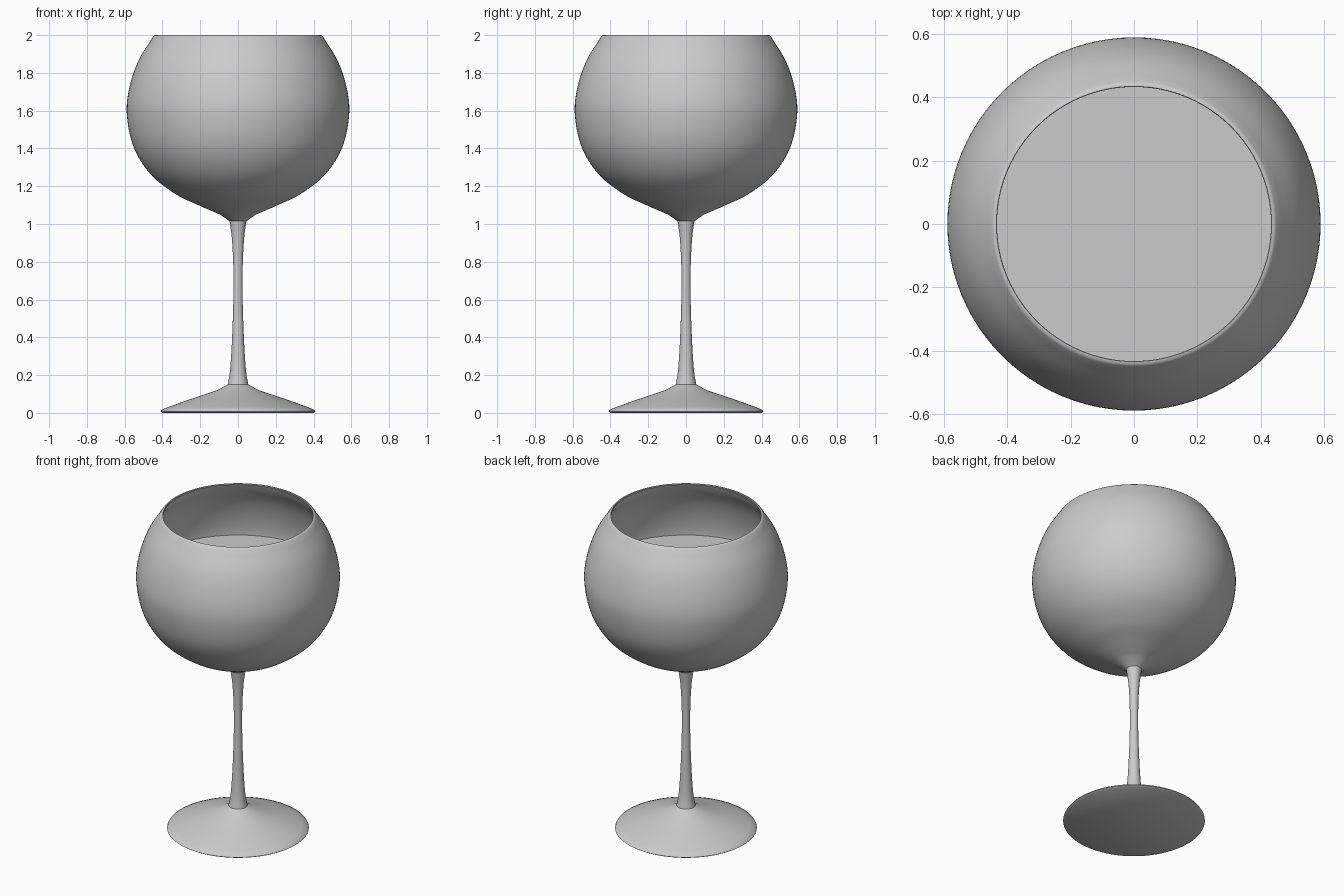
import bpy, bmesh, math
from mathutils import Vector

if "Cube" in bpy.data.objects:
    bpy.data.objects.remove(bpy.data.objects["Cube"])

SEG = 96
WALL = 0.02
LEVEL = 1.61


def smooth_curve(pts, steps=5):
    """Catmull-Rom curve through (radius, height) points."""
    p = [Vector(q) for q in pts]
    p = [2 * p[0] - p[1]] + p + [2 * p[-1] - p[-2]]
    out = []
    for a, b, c, d in zip(p, p[1:], p[2:], p[3:]):
        for i in range(steps):
            t = i / steps
            out.append(0.5 * (2 * b + (c - a) * t + (2 * a - 5 * b + 4 * c - d) * t ** 2
                              + (3 * b - a - 3 * c + d) * t ** 3))
    return out + [p[-2]]


def offset(curve, dist):
    """Move a curve inwards, towards the axis side."""
    out = []
    for i, q in enumerate(curve):
        t = (curve[min(i + 1, len(curve) - 1)] - curve[max(i - 1, 0)]).normalized()
        out.append(q + Vector((-t.y, t.x)) * dist)
    return out


def lathe(name, profile):
    bm = bmesh.new()
    verts = [bm.verts.new((r, 0, z)) for r, z in profile]
    edges = [bm.edges.new(e) for e in zip(verts, verts[1:])]
    bmesh.ops.spin(bm, geom=verts + edges, cent=(0, 0, 0), axis=(0, 0, 1),
                   angle=2 * math.pi, steps=SEG, use_merge=True)
    bmesh.ops.remove_doubles(bm, verts=bm.verts, dist=1e-5)
    bmesh.ops.recalc_face_normals(bm, faces=bm.faces)
    me = bpy.data.meshes.new(name)
    bm.to_mesh(me)
    bm.free()
    ob = bpy.data.objects.new(name, me)
    bpy.context.collection.objects.link(ob)
    bpy.ops.object.select_all(action='DESELECT')
    ob.select_set(True)
    bpy.context.view_layer.objects.active = ob
    bpy.ops.object.shade_smooth_by_angle(angle=math.radians(40))
    return ob


# Foot and stem
foot = [(0, 0), (0.40, 0), (0.41, 0.007), (0.405, 0.016), (0.37, 0.031),
        (0.25, 0.074), (0.11, 0.12)]
stem = smooth_curve([(0.055, 0.15), (0.044, 0.21), (0.034, 0.34), (0.025, 0.58),
                     (0.025, 0.78), (0.033, 0.93), (0.045, 1.015)], 3)

# Bowl, outside then inside
bowl = smooth_curve([(0.095, 1.05), (0.21, 1.1), (0.33, 1.158), (0.46, 1.26),
                     (0.55, 1.40), (0.588, 1.57), (0.578, 1.71), (0.53, 1.86),
                     (0.45, 1.992)])
rim = [(0.443, 1.999), (0.435, 2.0)]
inner = offset(bowl, WALL)
inner[-1].y = 1.995
lathe("glass", foot + stem + bowl + rim + inner[::-1] + [(0, 1.05)])

# Drink filling the bowl to just over the middle
fill = [q for q in offset(bowl, WALL + 0.002) if q.y < LEVEL - 0.01]
lathe("drink", [(0, 1.055)] + fill + [(0.567, LEVEL), (0, LEVEL)])
